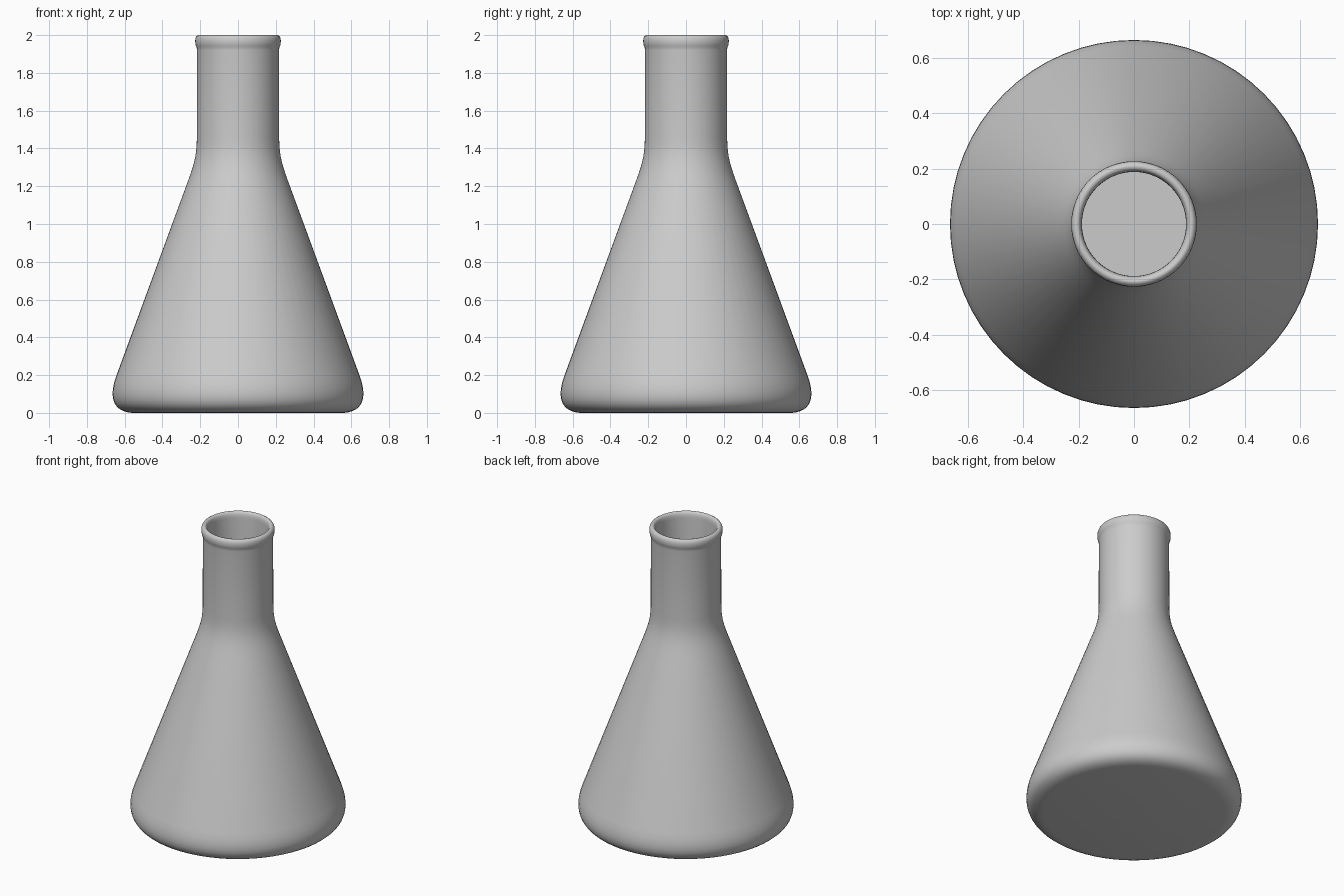
import bpy, bmesh, math
from mathutils import Vector

if "Cube" in bpy.data.objects:
    bpy.data.objects.remove(bpy.data.objects["Cube"])

SEGMENTS = 64


def bezier(p0, p1, p2, p3, n=8):
    """Sample a cubic curve in the (radius, height) plane."""
    out = []
    for i in range(n + 1):
        t = i / n
        u = 1 - t
        out.append(tuple(u**3 * a + 3 * u * u * t * b + 3 * u * t * t * c + t**3 * d
                         for a, b, c, d in zip(p0, p1, p2, p3)))
    return out


def lathe(name, profile):
    """Spin a (radius, height) profile around z; both ends lie on the axis."""
    bm = bmesh.new()
    verts = [bm.verts.new((r, 0, z)) for r, z in profile]
    edges = [bm.edges.new(pair) for pair in zip(verts, verts[1:])]
    bmesh.ops.spin(bm, geom=verts + edges, cent=(0, 0, 0), axis=(0, 0, 1),
                   angle=math.tau, steps=SEGMENTS, use_merge=True)
    bmesh.ops.remove_doubles(bm, verts=bm.verts, dist=1e-5)
    bmesh.ops.recalc_face_normals(bm, faces=bm.faces)
    mesh = bpy.data.meshes.new(name)
    bm.to_mesh(mesh)
    bm.free()
    obj = bpy.data.objects.new(name, mesh)
    bpy.context.collection.objects.link(obj)
    bpy.context.view_layer.objects.active = obj
    obj.select_set(True)
    bpy.ops.object.shade_smooth_by_angle(angle=math.radians(40))
    return obj


# Outer wall: rounded foot, straight cone, soft shoulder, neck
foot = bezier((0.56, 0), (0.645, 0.006), (0.695, 0.06), (0.643, 0.2), 10)
shoulder = bezier((0.275, 1.2), (0.238, 1.3), (0.219, 1.35), (0.218, 1.45))
outer = [(0, 0)] + foot + shoulder + [(0.217, 1.92)]

# Beaded lip
lip = (bezier((0.219, 1.935), (0.229, 1.95), (0.232, 1.995), (0.211, 2.0), 6)
       + bezier((0.207, 2.0), (0.196, 2.0), (0.189, 1.99), (0.188, 1.96), 5))

# Inner wall, following the outside at a constant thickness
inner = [(r - 0.03, z) for r, z in reversed(shoulder)]
inner += [(r - 0.03, max(z, 0.03)) for r, z in reversed(foot[2:])]
inner += [(0.54, 0.03), (0, 0.03)]

lathe("flask", outer + lip + inner)
